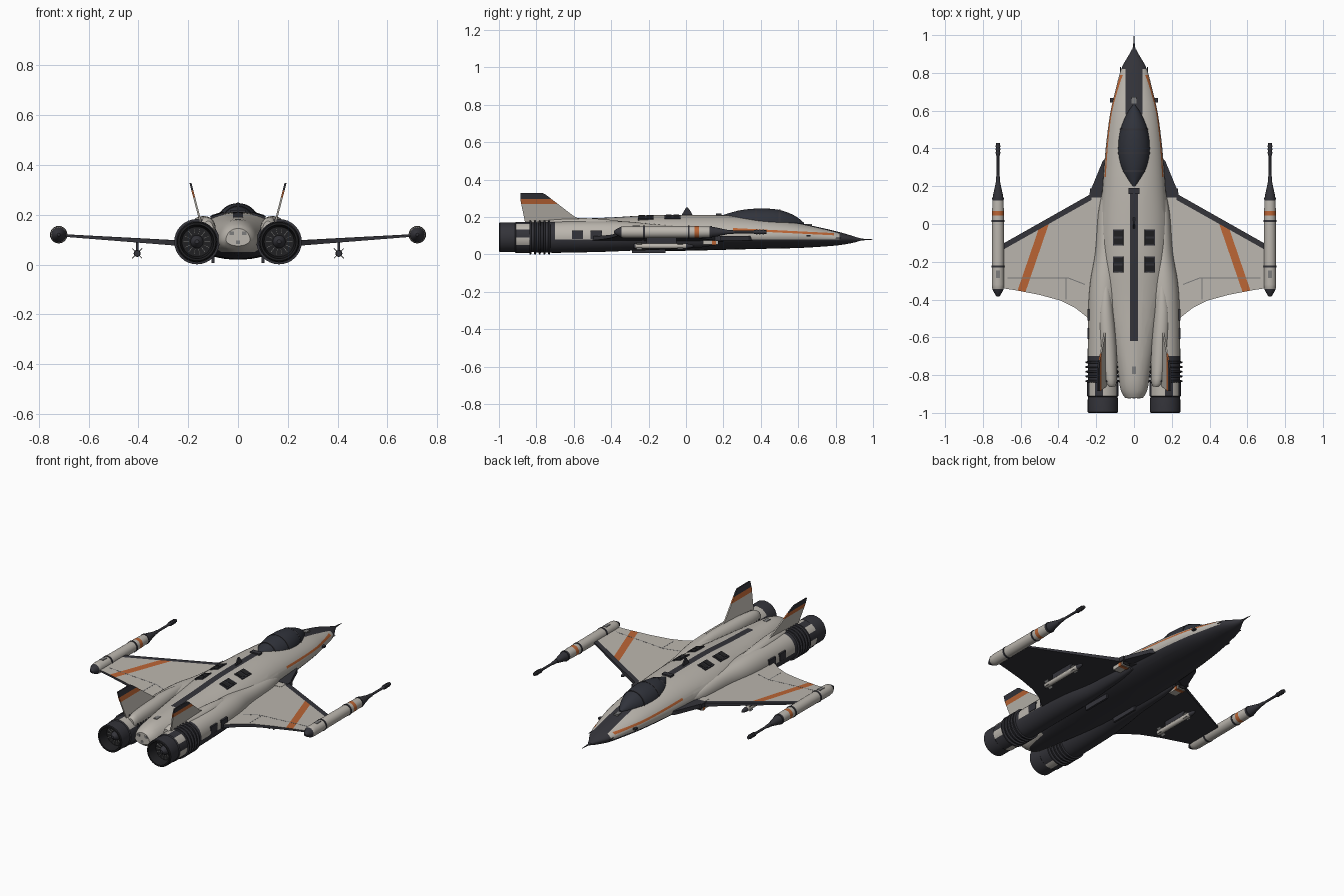
import bpy, bmesh, math
from mathutils import Vector

if "Cube" in bpy.data.objects:
    bpy.data.objects.remove(bpy.data.objects["Cube"])

# Flat colours
PALETTE = {"hull_cream": (0.50, 0.47, 0.425), "charcoal": (0.034, 0.034, 0.042),
           "orange": (0.50, 0.13, 0.035), "canopy_glass": (0.03, 0.033, 0.044),
           "engine_black": (0.015, 0.015, 0.017), "metal_grey": (0.2, 0.2, 0.2)}
MATS = []
for name, col in PALETTE.items():
    m = bpy.data.materials.new(name)
    m.use_nodes = True
    m.diffuse_color = (*col, 1)
    m.node_tree.nodes["Principled BSDF"].inputs["Base Color"].default_value = (*col, 1)
    MATS.append(m)
CREAM, DARK, ORANGE, GLASS, BLACK, METAL = range(6)


def finish(name, bm, color=CREAM, cuts=(), rule=None, smooth=True):
    """Cut the surface along planes, colour its faces by rule, make the object."""
    bmesh.ops.recalc_face_normals(bm, faces=bm.faces)
    for co, no in cuts:
        bmesh.ops.bisect_plane(bm, geom=bm.verts[:] + bm.edges[:] + bm.faces[:],
                               plane_co=co, plane_no=no, dist=1e-5)
    bm.normal_update()
    for f in bm.faces:
        f.material_index = rule(f.calc_center_median(), f.normal) if rule else color
    mesh = bpy.data.meshes.new(name)
    bm.to_mesh(mesh)
    bm.free()
    for m in MATS:
        mesh.materials.append(m)
    ob = bpy.data.objects.new(name, mesh)
    bpy.context.collection.objects.link(ob)
    if smooth:
        bpy.ops.object.select_all(action="DESELECT")
        ob.select_set(True)
        bpy.context.view_layer.objects.active = ob
        bpy.ops.object.shade_smooth_by_angle(angle=math.radians(35))
    return ob


def spline(rows, steps):
    """Smooth interpolation through rows of numbers."""
    out = []
    for i in range(len(rows) - 1):
        p = [Vector(rows[max(0, min(len(rows) - 1, i + k))]) for k in (-1, 0, 1, 2)]
        for j in range(steps):
            t = j / steps
            out.append(p[1] + (p[2] - p[0]) * t / 2
                       + (p[0] - p[1] * 2.5 + p[2] * 2 - p[3] / 2) * t * t
                       + ((p[1] - p[2]) * 1.5 + (p[3] - p[0]) / 2) * t ** 3)
    return out + [Vector(rows[-1])]


def loft(name, rows, n=32, steps=1, **kw):
    """Rows are: y, centre x, centre z, half width, height above, depth below."""
    bm = bmesh.new()
    rings = []
    for y, cx, cz, w, up, dn in (spline(rows, steps) if steps > 1 else rows):
        ring = []
        for k in range(n):
            a = math.tau * k / n
            h = up if math.sin(a) > 0 else dn
            ring.append(bm.verts.new((cx + w * math.cos(a), y, cz + h * math.sin(a))))
        rings.append(ring)
    for a, b in zip(rings, rings[1:]):
        for k in range(n):
            bm.faces.new((a[k], a[(k + 1) % n], b[(k + 1) % n], b[k]))
    bm.faces.new(rings[0])
    bm.faces.new(rings[-1])
    return finish(name, bm, **kw)


def lathe(name, x, z, profile, n=24, **kw):
    """Turned part along y from (y, radius) pairs."""
    return loft(name, [(y, x, z, r, r, r) for y, r in profile], n, **kw)


def box(name, loc, size, color, tilt=0):
    bm = bmesh.new()
    bmesh.ops.create_cube(bm, size=1)
    bmesh.ops.scale(bm, vec=size, verts=bm.verts)
    ob = finish(name, bm, color, smooth=False)
    ob.location = loc
    ob.rotation_euler.y = tilt
    return ob


def slab(name, points, offset, **kw):
    """Plate from a 3D outline, thickened both ways by offset(point)."""
    bm = bmesh.new()
    top = [bm.verts.new(Vector(p) + offset(p)) for p in points]
    low = [bm.verts.new(Vector(p) - offset(p)) for p in points]
    bm.faces.new(top)
    bm.faces.new(low)
    for i in range(len(points)):
        j = (i + 1) % len(points)
        bm.faces.new((top[i], top[j], low[j], low[i]))
    return finish(name, bm, smooth=False, **kw)


# Fuselage with painted nose, belly, spine and side stripes
def hull_color(c, n):
    if c.y > 0.82:
        return DARK
    if c.z < (0.08 if c.y > -0.7 else 0.05):
        return DARK
    if c.z > 0.1 and (c.y > 0.58 and abs(c.x) < 0.045 or
                      -0.62 < c.y < 0.17 and abs(c.x) < 0.02):
        return DARK
    line = c.z + 0.05 * (c.y - 0.5)
    if 0.25 < c.y < 0.79 and 0.117 < line < 0.129:
        return ORANGE
    return CREAM


hull = [(0.925, 0.012, 0.088, 0.072), (0.9, 0.024, 0.096, 0.064), (0.82, 0.068, 0.12, 0.05),
        (0.7, 0.1, 0.148, 0.04), (0.58, 0.127, 0.172, 0.034), (0.4, 0.15, 0.195, 0.03),
        (0.2, 0.166, 0.21, 0.025), (0, 0.18, 0.212, 0.02), (-0.2, 0.176, 0.21, 0.02),
        (-0.4, 0.152, 0.198, 0.022), (-0.6, 0.12, 0.19, 0.03), (-0.8, 0.085, 0.18, 0.04),
        (-0.88, 0.07, 0.165, 0.05), (-0.92, 0.048, 0.145, 0.075)]
rows = []
for y, w, top, low in hull:
    cz = 0.08 + 0.02 * min(1, max(0, (0.95 - y) / 0.35))
    rows.append((y, 0, cz, w, top - cz, cz - low))
cuts = [((0, y, 0), (0, 1, 0)) for y in (0.82, 0.58, 0.17, 0.25, 0.79, -0.62, -0.7)]
cuts += [((x, 0, 0), (1, 0, 0)) for x in (-0.045, -0.02, 0.02, 0.045)]
cuts += [((0, 0.5, z), (0, 0.05, 1)) for z in (0.117, 0.129)]
cuts += [((0, 0, z), (0, 0, 1)) for z in (0.05, 0.08)]
loft("fuselage", rows, 40, 4, cuts=cuts, rule=hull_color)
lathe("nose_probe", 0, 0.08, [(0.9, 0.016), (0.94, 0.005), (1.0, 0.001)], 10, color=DARK)

# Canopy with frames
canopy = [(0.185, 0.006, 0.205), (0.22, 0.035, 0.218), (0.3, 0.072, 0.238), (0.4, 0.085, 0.246),
          (0.5, 0.072, 0.238), (0.58, 0.04, 0.208), (0.63, 0.006, 0.17)]
loft("canopy", [(y, 0, 0.165, w, t - 0.165, 0.01) for y, w, t in canopy], 32, 4, color=GLASS)
for y, w, h in ((0.28, 0.066, 0.071), (0.375, 0.086, 0.082), (0.5, 0.074, 0.075)):
    loft("canopy_frame", [(y + d, 0, 0.165, w, h, 0.01) for d in (-0.005, 0.005)], 32, color=DARK)
slab("dorsal_antenna", [(0, -0.03, 0.2), (0, 0.04, 0.2), (0, 0.025, 0.23), (0, 0.01, 0.25),
                        (0, 0, 0.25)], lambda p: Vector((0.004, 0, 0)), color=DARK)
box("spine_block", (0, 0.175, 0.212), (0.06, 0.03, 0.014), DARK)
box("nose_sensor", (0, 0.655, 0.158), (0.025, 0.035, 0.012), METAL)
box("tail_hatch", (0, -0.775, 0.181), (0.022, 0.04, 0.006), METAL)
for x, z in ((-0.025, 0.125), (0.025, 0.125), (0, 0.09)):
    box("tail_light", (x, -0.918, z), (0.018, 0.01, 0.014), METAL)

EX, EZ = 0.165, 0.092


def nacelle_color(c, n):
    return DARK if c.z < 0.08 or c.y < -0.7 else CREAM


def collar_color(c, n):
    # Worn collar panels, chosen by angle around the engine
    a = math.atan2(c.z - EZ, abs(c.x) - EX) / math.tau * 12
    return CREAM if n.y > -0.5 and math.floor(a) in (1, 3, 4, -1, -4) else DARK


def wing_z(x):
    return 0.087 + (abs(x) - 0.25) * 0.066


for s in (1, -1):
    # Engine nacelle, shoulder fairing and intake
    body = [(0.16, 0.15, 0.095, 0.02, 0.03, 0.045), (0.05, 0.15, 0.095, 0.04, 0.05, 0.06),
            (-0.15, 0.15, 0.095, 0.055, 0.065, 0.07), (-0.3, 0.155, 0.095, 0.076, 0.08, 0.075),
            (-0.45, 0.162, 0.094, 0.08, 0.085, 0.08), (-0.7, EX, EZ, 0.08, 0.083, 0.083),
            (-0.84, EX, EZ, 0.078, 0.078, 0.078)]
    loft("engine_nacelle", [(r[0], s * r[1], *r[2:]) for r in body], 32, 4, rule=nacelle_color,
         cuts=[((0, 0, 0.08), (0, 0, 1)), ((0, -0.7, 0), (0, 1, 0))])
    fairing = [(-0.25, 0.145, 0.01, 0.02), (-0.45, 0.15, 0.04, 0.045), (-0.65, 0.138, 0.045, 0.05),
               (-0.82, 0.125, 0.035, 0.045), (-0.86, 0.12, 0.02, 0.03)]
    loft("fin_fairing", [(y, s * x, 0.145, w, h, h) for y, x, w, h in fairing], 24, 3)
    box("intake_block", (s * 0.2, 0.13, 0.075), (0.05, 0.08, 0.045), CREAM)
    box("intake_mouth", (s * 0.2, 0.171, 0.075), (0.042, 0.006, 0.036), BLACK)
    box("intake_trim", (s * 0.2, 0.15, 0.073), (0.055, 0.02, 0.046), ORANGE)
    box("strake_light", (s * 0.226, 0.17, 0.085), (0.016, 0.035, 0.025), DARK)
    for y in (-0.48, -0.58):
        box("nacelle_vent", (s * 0.24, y, 0.105), (0.014, 0.06, 0.045), DARK)

    # Cooling rings, collar, hollow nozzle and turbine
    for i in range(5):
        y = -0.725 - i * 0.025
        lathe("cooling_ring", s * EX, EZ, [(y, 0.078), (y - 0.003, 0.091),
              (y - 0.011, 0.091), (y - 0.014, 0.078)], 32, color=DARK)
    lathe("engine_collar", s * EX, EZ, [(-0.83, 0.078), (-0.835, 0.083), (-0.91, 0.083),
          (-0.915, 0.078)], 36, rule=collar_color)
    lathe("nozzle", s * EX, EZ, [(-0.9, 0.076), (-0.93, 0.08), (-0.995, 0.08), (-1.0, 0.076),
          (-1.0, 0.068), (-0.94, 0.06)], 36,
          rule=lambda c, n: DARK if n.y > -0.5 and (c.x - s * EX) * n.x + (c.z - EZ) * n.z > 0
          else BLACK)
    lathe("turbine_hub", s * EX, EZ, [(-0.93, 0.028), (-0.955, 0.022), (-0.97, 0.008)],
          20, color=DARK)
    for k in range(14):
        a = math.tau * k / 14
        box("turbine_vane", (s * EX + 0.042 * math.cos(a), -0.943, EZ + 0.042 * math.sin(a)),
            (0.026, 0.008, 0.005), METAL, -a)

    # Wing with dark leading edge and underside, and an orange stripe
    outline = [(0.1, 0.23), (0.235, 0.155), (0.695, -0.105), (0.695, -0.34), (0.62, -0.352),
               (0.5, -0.375), (0.39, -0.405), (0.31, -0.445), (0.24, -0.5), (0.1, -0.5)]
    lead = Vector((s * 0.49, 0.87, 0))
    band = Vector((s * 0.35, 0.12, 0)).normalized()
    b0 = Vector((s * 0.47, 0.01, 0))
    l0 = Vector((s * 0.695, -0.105, 0))

    def wing_color(c, n):
        if n.z < 0.3 or (c - l0).dot(lead) > -0.028:
            return DARK
        return ORANGE if abs((c - b0).dot(band)) < 0.021 else CREAM

    slab("wing", [(s * x, y, wing_z(x)) for x, y in outline],
         lambda p: Vector((0, 0, 0.014 - 0.013 * abs(p[0]))), rule=wing_color,
         cuts=[(l0 - lead * 0.028, lead), (b0 + band * 0.021, band), (b0 - band * 0.021, band)])
    slab("wing_strake", [(s * x, y, 0.087) for x, y in
                         ((0.12, 0.38), (0.165, 0.335), (0.235, 0.165), (0.235, 0.14), (0.12, 0.14))],
         lambda p: Vector((0, 0, 0.012)), color=DARK)
    for a, b in (((0.26, -0.32), (0.35, -0.285)), ((0.35, -0.285), (0.67, -0.285)),
                 ((0.36, -0.285), (0.36, -0.4))):
        d = Vector((b[1] - a[1], a[0] - b[0])).normalized() * 0.0025
        quad = [(a[0] - d.x, a[1] - d.y), (b[0] - d.x, b[1] - d.y),
                (b[0] + d.x, b[1] + d.y), (a[0] + d.x, a[1] + d.y)]
        slab("flap_seam", [(s * x, y, wing_z(x) + 0.0135 - 0.013 * x) for x, y in quad],
             lambda p: Vector((0, 0, 0.001)), color=METAL)

    # Wingtip gun pod
    px, pz = s * 0.72, 0.12

    def pod_color(c, n):
        if c.y < -0.345 or c.y > 0.125:
            return DARK
        return ORANGE if 0.045 < c.y < 0.07 else CREAM

    lathe("tip_pod", px, pz, [(-0.385, 0.006), (-0.375, 0.014), (-0.345, 0.03), (-0.32, 0.033),
          (0.045, 0.031), (0.07, 0.031), (0.125, 0.029), (0.15, 0.027), (0.2, 0.016),
          (0.22, 0.012)], rule=pod_color)
    for y, r in ((-0.225, 0.035), (0.015, 0.034), (0.135, 0.031)):
        lathe("pod_band", px, pz, [(y - 0.005, r), (y + 0.005, r)], color=DARK)
    lathe("gun_barrel", px, pz, [(0.2, 0.012), (0.25, 0.01), (0.26, 0.007), (0.36, 0.007),
          (0.365, 0.01), (0.43, 0.01)], 12, color=DARK)
    for y in (0.378, 0.395, 0.412):
        lathe("muzzle_ring", px, pz, [(y - 0.004, 0.013), (y + 0.004, 0.013)], 12, color=DARK)
    box("pod_hatch", (px, -0.265, pz + 0.032), (0.022, 0.04, 0.004), METAL)

    # Underwing missile and pylon
    mx, mz = s * 0.405, 0.045
    lathe("missile", mx, mz, [(-0.28, 0.012), (-0.27, 0.014), (0.0, 0.014), (0.03, 0.009),
          (0.045, 0.002)], 16, rule=lambda c, n: DARK if c.y > 0.0 or c.y < -0.27 else CREAM)
    for y, size in ((-0.25, 0.056), (-0.03, 0.044)):
        for t in (1, -1):
            box("missile_fin", (mx, y, mz), (size, 0.03, 0.003), METAL, t * math.pi / 4)
    box("missile_pylon", (mx, -0.13, 0.074), (0.01, 0.16, 0.04), DARK)

    # Canted tail fin with orange band and dark cap
    fin = [(-0.86, 0.17), (-0.53, 0.17), (-0.6, 0.205), (-0.75, 0.32), (-0.765, 0.328),
           (-0.885, 0.328), (-0.885, 0.29)]
    slab("tail_fin", [(s * (0.15 + (z - 0.17) * 0.26), y, z) for y, z in fin],
         lambda p: Vector((0.004, 0, 0)),
         cuts=[((0, 0, z), (0, 0, 1)) for z in (0.27, 0.297)],
         rule=lambda c, n: DARK if c.z > 0.297 else ORANGE if c.z > 0.27 else CREAM)

    # Spine vents and nose probes
    for y, x, z in ((-0.072, 0.083, 0.198), (-0.215, 0.083, 0.195)):
        box("spine_vent", (s * x, y, z), (0.056, 0.085, 0.012), DARK, s * 0.31)
        for d in (-0.02, 0.02):
            box("vent_slat", (s * x, y + d, z + 0.006), (0.046, 0.03, 0.004), BLACK, s * 0.31)
    lathe("side_probe", s * 0.072, 0.088, [(0.76, 0.004), (0.83, 0.002)], 8, color=DARK)
    box("nose_vane", (s * 0.118, 0.655, 0.1), (0.018, 0.022, 0.01), DARK)
    box("belly_skid", (s * 0.1, -0.2, 0.022), (0.012, 0.18, 0.03), DARK)
